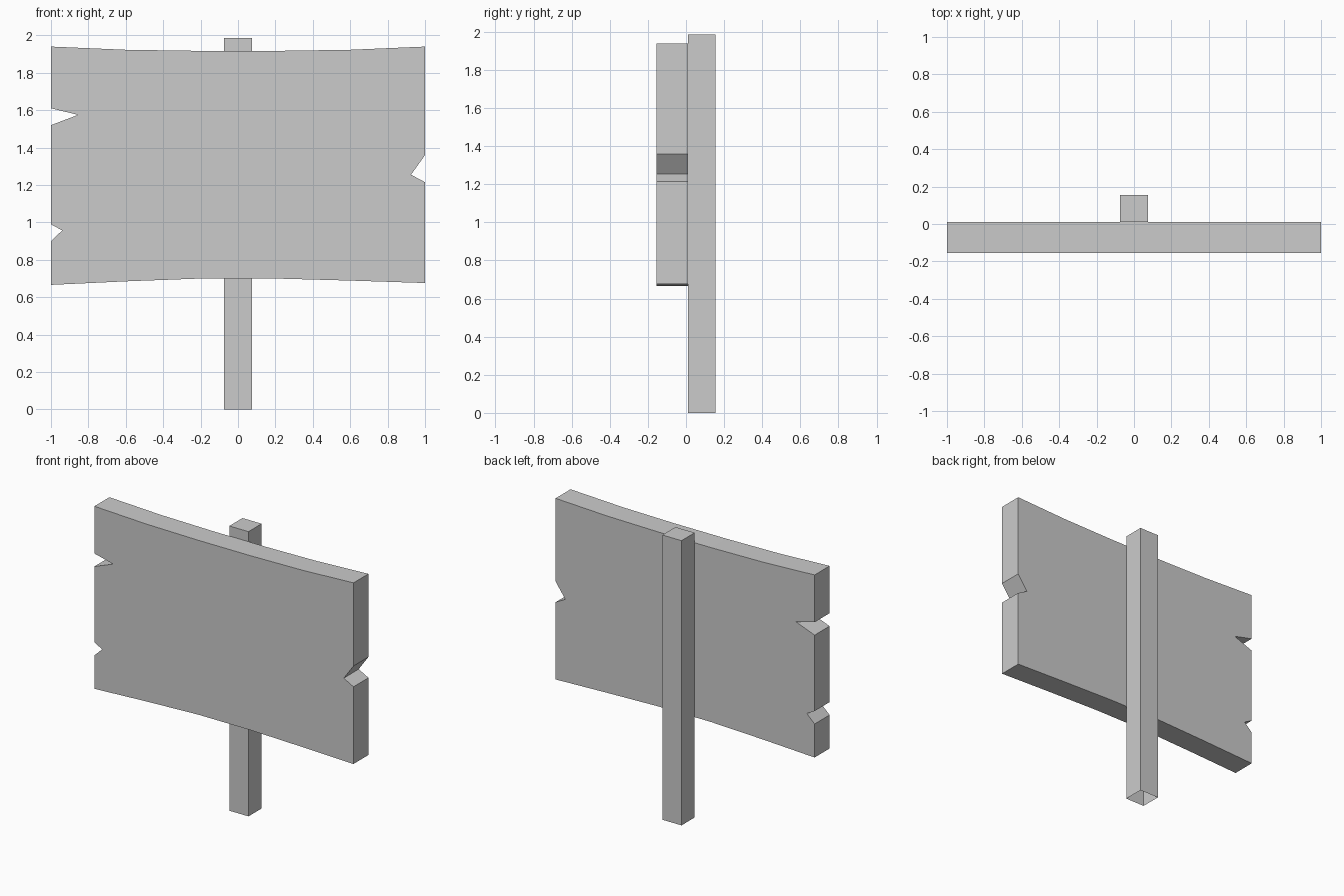
import bpy
import bmesh

if "Cube" in bpy.data.objects:
    bpy.data.objects.remove(bpy.data.objects["Cube"])


def finish(name, bm):
    bmesh.ops.recalc_face_normals(bm, faces=bm.faces)
    mesh = bpy.data.meshes.new(name)
    bm.to_mesh(mesh)
    bm.free()
    obj = bpy.data.objects.new(name, mesh)
    bpy.context.collection.objects.link(obj)
    return obj


def extrude_profile(bm, points, vector):
    face = bm.faces.new([bm.verts.new(p) for p in points])
    grown = bmesh.ops.extrude_face_region(bm, geom=[face], use_keep_orig=True)
    verts = [g for g in grown["geom"] if isinstance(g, bmesh.types.BMVert)]
    bmesh.ops.translate(bm, verts=verts, vec=vector)
    return face


# Sign board: sagging top, arched bottom, splintered notches in the sides
FRONT, BACK = -0.155, 0.01
xs = [-1, -0.6, -0.2, 0.2, 0.6, 1]
top = list(zip(xs, [1.94, 1.923, 1.917, 1.917, 1.923, 1.94]))
bottom = list(zip(xs, [0.666, 0.685, 0.70, 0.70, 0.689, 0.676]))
right_notch = [(1, 1.215), (0.925, 1.255), (1, 1.36)]
left_notches = [(-1, 1.61), (-0.855, 1.575), (-1, 1.52),
                (-1, 0.99), (-0.94, 0.957), (-1, 0.90)]
outline = bottom + right_notch + top[::-1] + left_notches
bm = bmesh.new()
extrude_profile(bm, [(x, FRONT, z) for x, z in outline], (0, BACK - FRONT, 0))
finish("sign_board", bm)

# Square post behind the board, open underneath
W, REAR, HEIGHT = 0.074, 0.155, 1.987
bm = bmesh.new()
base = extrude_profile(
    bm, [(-W, BACK, 0), (W, BACK, 0), (W, REAR, 0), (-W, REAR, 0)], (0, 0, HEIGHT))
bmesh.ops.recalc_face_normals(bm, faces=bm.faces)
bmesh.ops.delete(bm, geom=[base], context="FACES_ONLY")
finish("post", bm)
